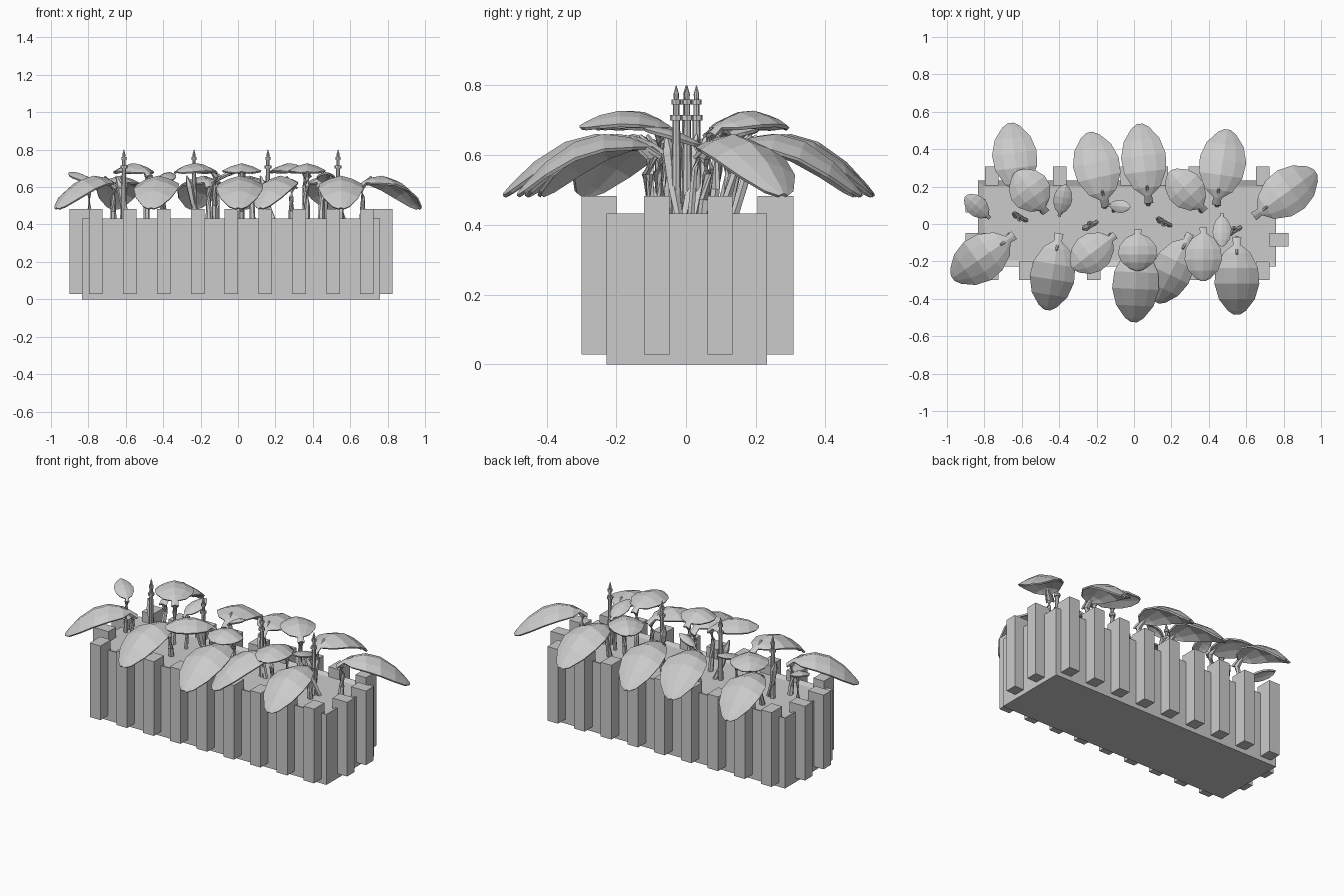
import bpy, bmesh, math
from mathutils import Vector

cube = bpy.data.objects.get("Cube")
if cube:
    bpy.data.objects.remove(cube, do_unlink=True)

# Single plain colour
grey = bpy.data.materials.new("light_grey")
grey.use_nodes = True
colour = (0.6, 0.6, 0.6, 1)
grey.diffuse_color = colour
grey.node_tree.nodes["Principled BSDF"].inputs["Base Color"].default_value = colour


def finish(name, bm):
    """Turn a bmesh into a named, flat shaded object."""
    bmesh.ops.recalc_face_normals(bm, faces=bm.faces[:])
    mesh = bpy.data.meshes.new(name)
    bm.to_mesh(mesh)
    bm.free()
    mesh.materials.append(grey)
    obj = bpy.data.objects.new(name, mesh)
    bpy.context.collection.objects.link(obj)
    return obj


def add_box(bm, low, high):
    low, high = Vector(low), Vector(high)
    verts = bmesh.ops.create_cube(bm, size=1)["verts"]
    for v in verts:
        v.co = (low + high) / 2 + v.co * (high - low)
    return verts


def tube(name, points, radii, sides=6):
    """Sweep a tapering round section along a path and cap both ends."""
    bm = bmesh.new()
    points = [Vector(p) for p in points]
    rings = []
    for i, p in enumerate(points):
        along = points[min(i + 1, len(points) - 1)] - points[max(i - 1, 0)]
        turn = along.to_track_quat("Z", "Y")
        ring = []
        for k in range(sides):
            a = math.tau * k / sides
            offset = Vector((math.cos(a), math.sin(a), 0)) * radii[i]
            ring.append(bm.verts.new(p + turn @ offset))
        rings.append(ring)
    for a, b in zip(rings, rings[1:]):
        for k in range(sides):
            n = (k + 1) % sides
            bm.faces.new((a[k], a[n], b[n], b[k]))
    bm.faces.new(rings[0])
    bm.faces.new(rings[-1])
    return finish(name, bm)


# Planter box with a shallow sunken soil bed
LEFT, RIGHT, FRONT, BACK = -0.835, 0.76, -0.228, 0.233
RIM = 0.432
bm = bmesh.new()
add_box(bm, (LEFT, FRONT, 0), (RIGHT, BACK, RIM))
top = max(bm.faces, key=lambda f: f.calc_center_median().z)
bmesh.ops.inset_region(bm, faces=[top], thickness=0.045)
for v in top.verts:
    v.co.z -= 0.012
finish("planter_box", bm)

# Upright slats along the long sides and the short ends
SLAT_LOW, SLAT_HIGH, HALF = 0.028, 0.483, 0.036
long_slats = bmesh.new()
for i in range(9):
    x = -0.76 + i * 0.1812
    for y in ((-0.3, -0.2), (0.205, 0.308)):
        add_box(long_slats, (x - HALF, y[0], SLAT_LOW), (x + HALF, y[1], SLAT_HIGH))
finish("long_side_slats", long_slats)
end_slats = bmesh.new()
for y in (-0.084, 0.097):
    for x in ((-0.9, -0.795), (0.725, 0.825)):
        add_box(end_slats, (x[0], y - HALF, SLAT_LOW), (x[1], y + HALF, SLAT_HIGH))
finish("end_slats", end_slats)

# Outline of a leaf blade: distance along the rib, share of the half width
OUTLINE = [(0, .2), (.1, .17), (.2, .6), (.4, .94), (.6, 1),
           (.8, .8), (.95, .4), (1, .13)]


def leaf(name, base, tip, height, width, rise, fall):
    """Arched blade with a raised rib, carried on a bent stalk."""
    base, tip = Vector((*base, height)), Vector((*tip, height))
    run = tip - base
    side = Vector((-run.y, run.x, 0)).normalized()
    up = Vector((0, 0, 1))
    bm = bmesh.new()
    rows = []
    for t, share in OUTLINE:
        rib = base + run * t + up * (rise * t - fall * t * t)
        half = share * width / 2
        row = []
        for s in (-1, -0.55, 0, 0.55, 1):
            droop = half * 0.38 * abs(s) ** 1.5
            row.append(bm.verts.new(rib + side * half * s - up * droop))
        rows.append(row)
    for a, b in zip(rows, rows[1:]):
        for k in range(4):
            bm.faces.new((a[k], a[k + 1], b[k + 1], b[k]))
    blade = finish(name + "_blade", bm)
    thick = blade.modifiers.new("thickness", "SOLIDIFY")
    thick.thickness = 0.01
    thick.offset = -1
    # Stalk leaves the soil, leans outward and hooks under the blade
    out = run.normalized()
    root = Vector((base.x, base.y * 0.7, 0.4)) + out * 0.03
    bend = base + out * 0.035
    bend.z = height - 0.06
    path = [root, root.lerp(bend, 0.5), bend, base + out * 0.02 - up * 0.01,
            base + run * 0.22 + up * (rise * 0.2 - 0.012)]
    thin = min(1, 0.45 + width * 2.5)
    tube(name + "_stalk", path, [r * thin for r in (.017, .015, .013, .018, .006)])


# Base and tip of every blade, then its width
BIG = [
    (-.61, .14, -.66, .54, .24), (-.15, .09, -.24, .49, .25),
    (.08, .11, .03, .535, .24), (.44, .1, .5, .505, .25),
    (.64, .04, .97, .28, .25), (-.64, -.06, -.97, -.29, .25),
    (-.4, -.05, -.465, -.46, .24), (.02, -.08, 0, -.525, .25),
    (.3, -.05, .12, -.42, .22), (.55, -.07, .55, -.485, .24),
]
MEDIUM = [
    (-.47, .06, -.63, .28, .22), (.38, .07, .19, .28, .2),
    (-.1, -.06, -.33, -.235, .21), (.02, -.03, .02, -.25, .21),
    (.37, -.02, .37, -.305, .2),
]
SMALL = [
    (-.4, .04, -.365, .21, .1), (-.77, .03, -.9, .15, .11),
    (.47, .06, .47, -.12, .1), (-.14, .1, -.02, .09, .07),
]
SIZES = (("big_leaf", BIG, 0.605, 0.31, 0.425),
         ("medium_leaf", MEDIUM, 0.665, 0.23, 0.21),
         ("small_leaf", SMALL, 0.62, 0.14, 0.08))
for kind, blades, height, rise, fall in SIZES:
    for i, (bx, by, tx, ty, width) in enumerate(blades, 1):
        leaf(f"{kind}_{i}", (bx, by), (tx, ty), height, width, rise, fall)

# Slim flower spikes with two collars, each with a young folded leaf beside it
SPIKES = [(-.61, .03), (-.235, 0), (.16, .003), (.535, -.028)]
SPIKE_PROFILE = [(.4, .016), (.7, .011), (.7, .018), (.715, .018), (.715, .009),
                 (.745, .009), (.745, .014), (.76, .014), (.76, .007),
                 (.775, .008), (.8, .001)]
for i, (x, y) in enumerate(SPIKES, 1):
    bm = bmesh.new()
    rings = []
    for z, r in SPIKE_PROFILE:
        corners = [math.tau * k / 8 for k in range(8)]
        rings.append([bm.verts.new((x + r * math.cos(a), y + r * math.sin(a), z))
                      for a in corners])
    for a, b in zip(rings, rings[1:]):
        for k in range(8):
            n = (k + 1) % 8
            bm.faces.new((a[k], a[n], b[n], b[k]))
    bm.faces.new(rings[0])
    bm.faces.new(rings[-1])
    finish(f"flower_spike_{i}", bm)
    lean = Vector((-0.05, 0.025 if i % 2 else -0.025, 0))
    foot = Vector((x + 0.04, y - lean.y / 2, 0.4))
    crown = foot + lean * 1.6 + Vector((0, 0, 0.26))
    tube(f"young_leaf_{i}", [foot, foot.lerp(crown, 0.45) + lean * 0.2,
                             foot.lerp(crown, 0.8), crown],
         [0.012, 0.015, 0.02, 0.004], 5)
